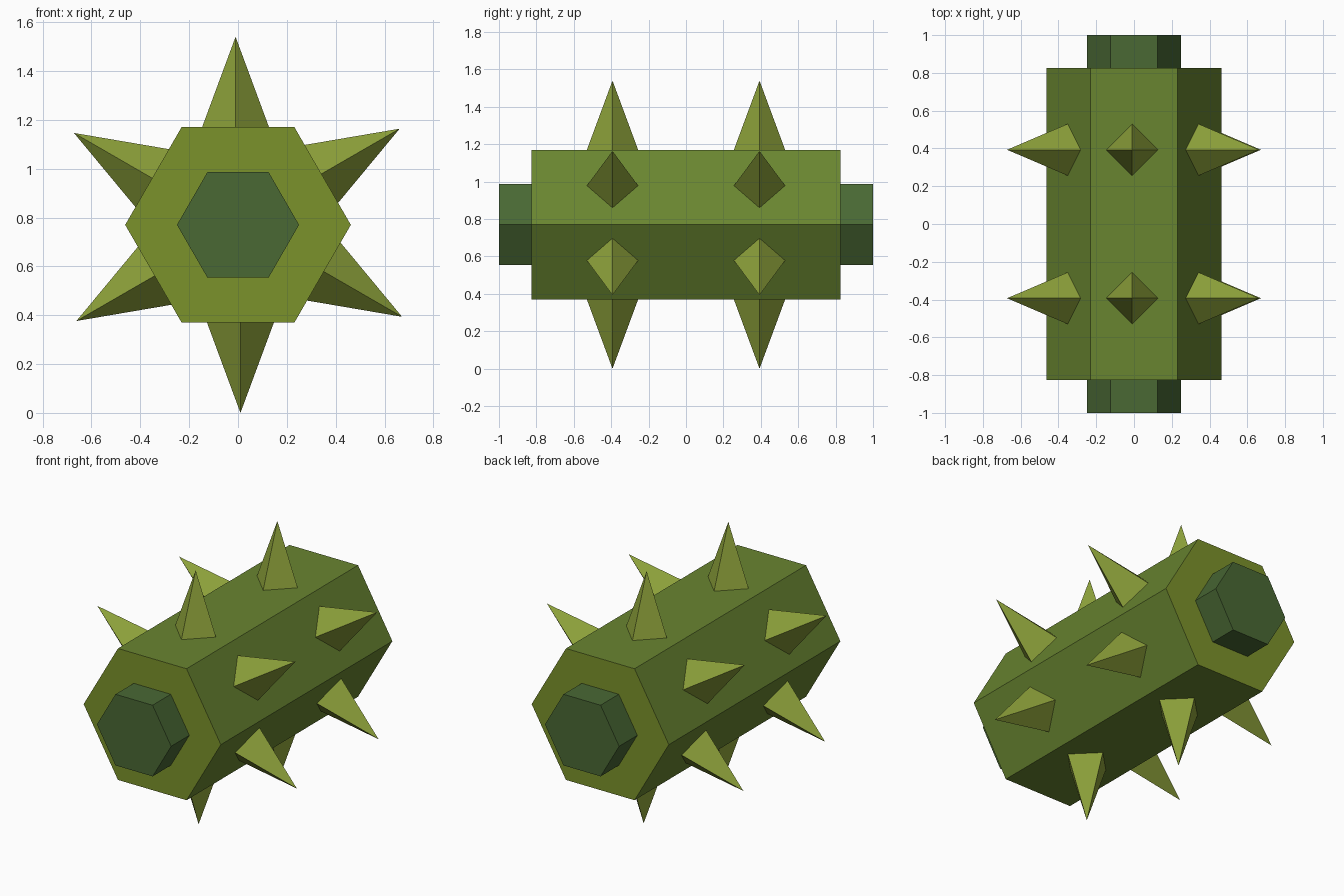
import bpy, math
from mathutils import Matrix, Vector

if "Cube" in bpy.data.objects:
    bpy.data.objects.remove(bpy.data.objects["Cube"])

CZ = 0.77                      # height of the long axis
APOTHEM = 0.40                 # flat-to-centre distance of the body


def material(name, rgb):
    m = bpy.data.materials.new(name)
    m.diffuse_color = (*rgb, 1)
    m.use_nodes = True
    m.node_tree.nodes["Principled BSDF"].inputs["Base Color"].default_value = m.diffuse_color
    return m


def mesh_object(name, verts, faces, *mats):
    me = bpy.data.meshes.new(name)
    me.from_pydata(verts, [], faces)
    for m in mats:
        me.materials.append(m)
    ob = bpy.data.objects.new(name, me)
    bpy.context.collection.objects.link(ob)
    return ob


def hex_prism(name, radius, half_len, *mats):
    ring = [(radius * math.cos(math.radians(60 * i)),
             radius * math.sin(math.radians(60 * i))) for i in range(6)]
    verts = [(x, y, CZ + z) for y in (-half_len, half_len) for x, z in ring]
    faces = [(i, i + 6, (i + 1) % 6 + 6, (i + 1) % 6) for i in range(6)]
    faces += [tuple(range(6)), tuple(range(11, 5, -1))]
    return mesh_object(name, verts, faces, *mats)


body_green = material("body_green", (0.141, 0.235, 0.030))
end_olive = material("end_olive", (0.198, 0.287, 0.024))
core_green = material("core_green", (0.067, 0.138, 0.034))
spike_green = material("spike_green", (0.262, 0.352, 0.042))

# Hexagonal body with olive end faces
body = hex_prism("body", 0.462, 0.825, body_green, end_olive)
for p in body.data.polygons:
    if len(p.vertices) == 6:
        p.material_index = 1

# Core sticking out at both ends
hex_prism("core", 0.25, 1.0, core_green)

# Two rings of six four-sided spikes, one on each body face
W, OFF = 0.137, -0.01
spike = [(OFF + W, 0, APOTHEM), (OFF, W, APOTHEM), (OFF - W, 0, APOTHEM),
         (OFF, -W, APOTHEM), (OFF, 0, 0.77)]
spike_faces = [(0, 1, 4), (1, 2, 4), (2, 3, 4), (3, 0, 4), (3, 2, 1, 0)]
for ring, y in (("front", -0.393), ("back", 0.393)):
    for i in range(6):
        xf = Matrix.Translation((0, y, CZ)) @ Matrix.Rotation(math.radians(60 * i), 4, 'Y')
        mesh_object(f"{ring}_spike_{i + 1}", [xf @ Vector(v) for v in spike],
                    spike_faces, spike_green)
